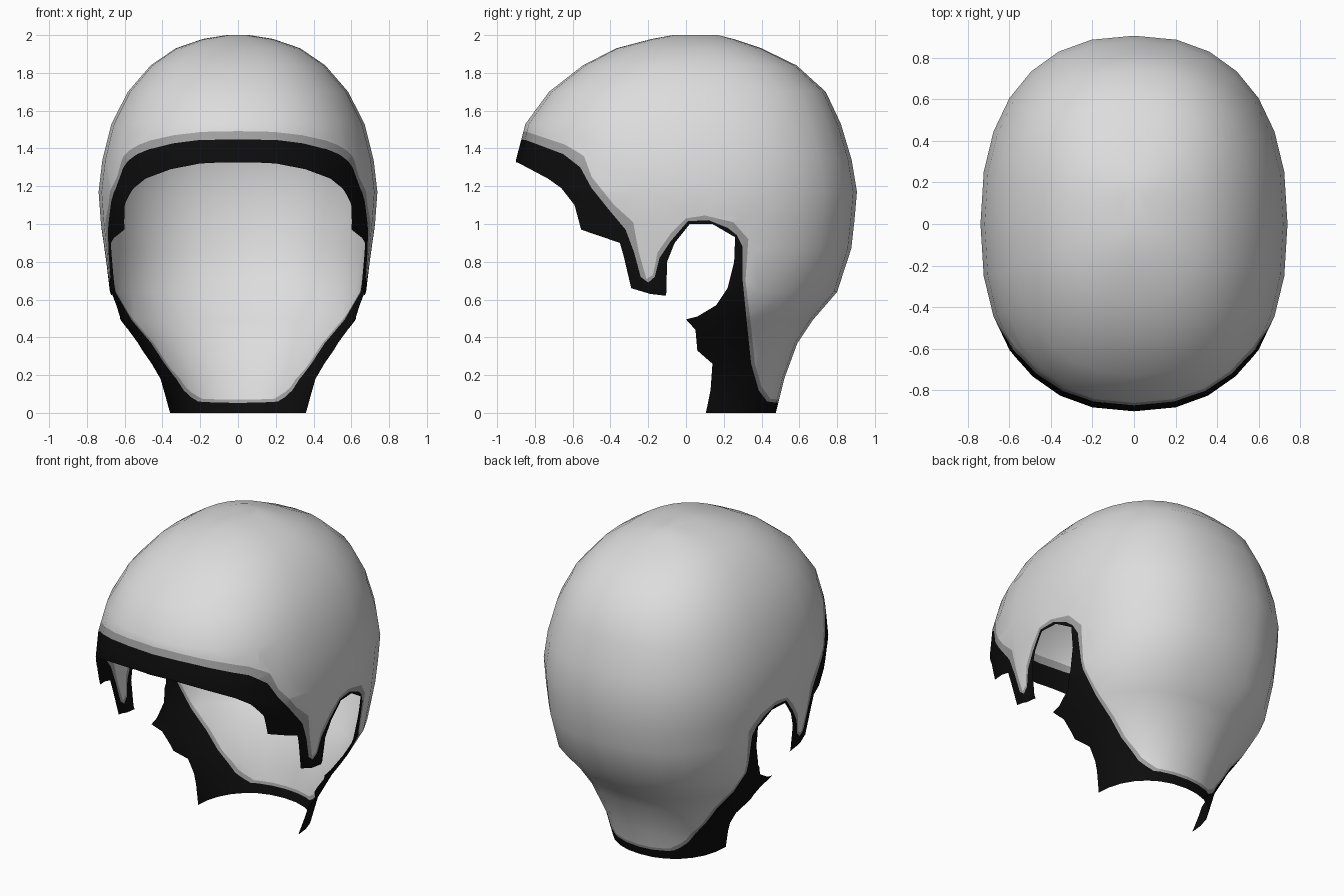
import bpy, bmesh, math
from mathutils import Vector

if "Cube" in bpy.data.objects:
    bpy.data.objects.remove(bpy.data.objects["Cube"])

# Horizontal rings of the head shell: z, half width, centre y, front y, back y
RINGS = [
    (0.00, .360, .10, -.30, .475), (0.18, .415, .08, -.42, .52),
    (0.37, .530, .05, -.58, .59), (0.49, .620, .02, -.68, .67),
    (0.64, .685, .00, -.78, .80), (0.87, .712, .00, -.86, .875),
    (1.02, .727, .00, -.89, .892), (1.17, .738, .00, -.905, .905),
    (1.34, .718, .00, -.90, .877), (1.53, .670, .00, -.85, .82),
    (1.70, .583, .00, -.725, .74), (1.84, .462, .02, -.545, .585),
    (1.93, .330, .03, -.37, .40), (1.98, .185, .04, -.18, .25),
    (2.00, .060, .05, -.07, .17)]
SEG = 28

# Side-view lines (y, z): open edge, end of the black band, end of the grey fringe
EDGE = [(-1.0, 1.33), (-.89, 1.325), (-.73, 1.24), (-.66, 1.19), (-.59, 1.10), (-.555, .97),
        (-.35, .90), (-.33, .83), (-.29, .66), (-.19, .63), (-.105, .62), (-.10, .80),
        (-.06, .90), (.02, 1.0), (.14, 1.0), (.26, .93), (.255, .80), (.22, .66),
        (.16, .57), (.06, .51), (0, .495), (.05, .44), (.06, .33), (.14, .26),
        (.13, .12), (.095, -.05)]
BLACK = [(-1.0, 1.46), (-.85, 1.445), (-.65, 1.37), (-.56, 1.30), (-.50, 1.19), (-.42, 1.09),
         (-.32, .97), (-.275, .85), (-.24, .72), (-.20, .69), (-.165, .72), (-.14, .82),
         (-.08, .91), (.01, 1.015), (.12, 1.02), (.22, .98), (.27, .94), (.30, .88),
         (.30, .70), (.325, .45), (.345, .26), (.385, .12), (.43, .06), (.6, .04)]
FRINGE = [(-1.0, 1.51), (-.85, 1.49), (-.64, 1.42), (-.54, 1.36), (-.50, 1.25), (-.38, 1.10),
          (-.28, 1.01), (-.25, .85), (-.21, .71), (-.175, .73), (-.15, .85),
          (-.08, .95), (0, 1.03), (.10, 1.045), (.25, 1.01), (.33, .92), (.315, .70),
          (.345, .45), (.365, .26), (.40, .14), (.445, .075), (.6, .06)]


def below(line, y, z):
    """True when (y, z) lies in the region under a side-view line."""
    poly = line + [(line[-1][0], -.2), (-1.0, -.2)]
    inside = False
    for (y1, z1), (y2, z2) in zip(poly, poly[1:] + poly[:1]):
        if (z1 > z) != (z2 > z) and y < (y2 - y1) * (z - z1) / (z2 - z1) + y1:
            inside = not inside
    return inside


def score(bm, line):
    """Cut edges into the shell along a side-view line."""
    for (y1, z1), (y2, z2) in zip(line, line[1:]):
        ylo, yhi, zlo, zhi = min(y1, y2), max(y1, y2), min(z1, z2), max(z1, z2)
        geom = set()
        for f in bm.faces:
            ys = [v.co.y for v in f.verts]
            zs = [v.co.z for v in f.verts]
            if max(ys) >= ylo and min(ys) <= yhi and max(zs) >= zlo and min(zs) <= zhi:
                geom.add(f)
                geom.update(f.edges)
                geom.update(f.verts)
        if geom:
            n = Vector((0, -(z2 - z1), y2 - y1)).normalized()
            bmesh.ops.bisect_plane(bm, geom=list(geom), dist=1e-5,
                                   plane_co=(0, y1, z1), plane_no=n)


def spow(v, p):
    return math.copysign(abs(v) ** p, v)


# Lofted shell
bm = bmesh.new()
rows = []
for z, w, yc, yf, yb in RINGS:
    p = 2 / (2.15 if z < .6 else 2.35)
    row = []
    for i in range(SEG):
        a = 2 * math.pi * i / SEG
        s = spow(math.sin(a), p)
        row.append(bm.verts.new((w * spow(math.cos(a), p),
                                 yc + s * ((yb - yc) if s > 0 else (yc - yf)), z)))
    rows.append(row)
for lo, hi in zip(rows, rows[1:]):
    for i in range(SEG):
        j = (i + 1) % SEG
        bm.faces.new((lo[i], lo[j], hi[j], hi[i]))
bm.faces.new(rows[-1])

# Cut the opening and the colour borders
for line in (EDGE, BLACK, FRINGE):
    score(bm, line)
gone = []
for f in bm.faces:
    c = f.calc_center_median()
    f.smooth = True
    if below(EDGE, c.y, c.z):
        gone.append(f)
    elif below(BLACK, c.y, c.z):
        f.material_index = 2
    elif below(FRINGE, c.y, c.z):
        f.material_index = 1
bmesh.ops.delete(bm, geom=gone, context='FACES')

mesh = bpy.data.meshes.new("hair_cap")
bm.to_mesh(mesh)
bm.free()
cap = bpy.data.objects.new("hair_cap", mesh)
bpy.context.collection.objects.link(cap)

# Colours
for name, v in (("pale_grey", .72), ("mid_grey", .36), ("black", .004)):
    m = bpy.data.materials.new(name)
    m.diffuse_color = (v, v, v, 1)
    m.use_nodes = True
    m.node_tree.nodes["Principled BSDF"].inputs["Base Color"].default_value = m.diffuse_color
    mesh.materials.append(m)
